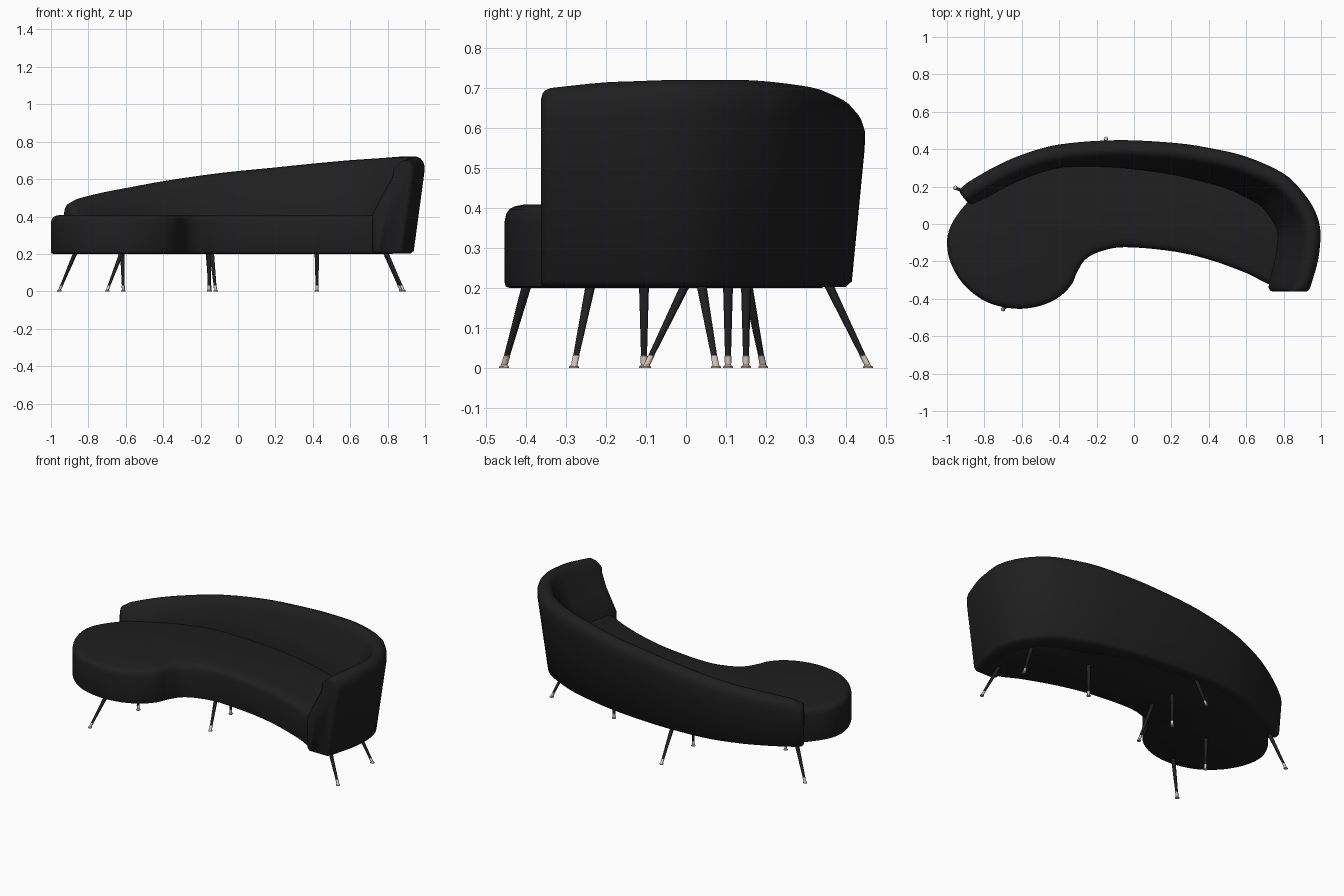
import bpy, bmesh, math
from mathutils import Vector

if "Cube" in bpy.data.objects:
    bpy.data.objects.remove(bpy.data.objects["Cube"])


def material(name, rgb):
    m = bpy.data.materials.new(name)
    m.diffuse_color = (*rgb, 1)
    m.use_nodes = True
    m.node_tree.nodes["Principled BSDF"].inputs["Base Color"].default_value = m.diffuse_color
    return m


FABRIC = material("black fabric", (0.0135, 0.0135, 0.0135))
LEG = material("black lacquer", (0.015, 0.015, 0.016))
TIP = material("pale copper", (0.68, 0.54, 0.46))


def spline(pts, steps, closed=False):
    """Smooth curve through the given points (Catmull-Rom)."""
    p = [Vector(q) for q in pts]
    n = len(p)
    if not closed:
        p = [p[0] * 2 - p[1]] + p + [p[-1] * 2 - p[-2]]
    out = []
    for i in range(n if closed else n - 1):
        if closed:
            a, b, c, d = (p[(i + k - 1) % n] for k in range(4))
        else:
            a, b, c, d = p[i:i + 4]
        for s in range(steps):
            t = s / steps
            out.append((b * 2 + (c - a) * t + (a * 2 - b * 5 + c * 4 - d) * t * t
                        + (b * 3 - a - c * 3 + d) * t ** 3) * 0.5)
    if not closed:
        out.append(p[-2])
    return out


def loft(name, rings, mats, angle=40, tip_below=None):
    """Join closed rings with quads and cap both ends."""
    bm = bmesh.new()
    vs = [[bm.verts.new(c) for c in r] for r in rings]
    n = len(rings[0])
    for a, b in zip(vs, vs[1:]):
        for i in range(n):
            j = (i + 1) % n
            bm.faces.new((a[i], a[j], b[j], b[i]))
    bm.faces.new(vs[0][::-1])
    bm.faces.new(vs[-1])
    bmesh.ops.recalc_face_normals(bm, faces=bm.faces)
    if tip_below:
        for f in bm.faces:
            f.material_index = int(f.calc_center_median().z < tip_below)
    me = bpy.data.meshes.new(name)
    bm.to_mesh(me)
    bm.free()
    for m in mats:
        me.materials.append(m)
    ob = bpy.data.objects.new(name, me)
    bpy.context.collection.objects.link(ob)
    bpy.ops.object.select_all(action='DESELECT')
    ob.select_set(True)
    bpy.context.view_layer.objects.active = ob
    bpy.ops.object.shade_smooth_by_angle(angle=math.radians(angle))
    return ob


# Seat: kidney outline (counter-clockwise), rounded at the top edge
outline = [(-1.0, -0.1), (-0.975, -0.22), (-0.9, -0.335), (-0.78, -0.42), (-0.63, -0.453),
           (-0.5, -0.437), (-0.4, -0.39), (-0.335, -0.325), (-0.305, -0.26), (-0.26, -0.19),
           (-0.18, -0.147), (-0.05, -0.124), (0.2, -0.145), (0.4, -0.19), (0.6, -0.262),
           (0.73, -0.325), (0.8, -0.31), (0.83, -0.2), (0.83, -0.05), (0.75, 0.1), (0.5, 0.22),
           (0.2, 0.31), (-0.1, 0.345), (-0.4, 0.345), (-0.6, 0.29), (-0.8, 0.2),
           (-0.9, 0.105), (-0.975, 0.0)]
edge = spline(outline, 6, closed=True)
normals = []
for i in range(len(edge)):
    t = (edge[(i + 1) % len(edge)] - edge[i - 1]).normalized()
    normals.append(Vector((-t.y, t.x)))
rings = []
for inset, z in [(0.012, 0.2), (0.003, 0.204), (0, 0.214), (0, 0.365), (0.004, 0.385),
                 (0.012, 0.397), (0.026, 0.404), (0.05, 0.409)]:
    rings.append([(*(p + n * inset), z) for p, n in zip(edge, normals)])
loft("seat", rings, [FABRIC])

# Backrest: wedge section swept round the back and right arm (x, y, top height)
path = [(-0.925, 0.195, 0.475), (-0.88, 0.23, 0.495), (-0.75, 0.305, 0.527), (-0.6, 0.372, 0.555),
        (-0.4, 0.427, 0.59), (-0.1, 0.45, 0.632), (0.2, 0.437, 0.662), (0.4, 0.409, 0.682),
        (0.6, 0.362, 0.70), (0.8, 0.272, 0.713), (0.905, 0.17, 0.72), (0.97, 0.07, 0.72),
        (0.998, -0.03, 0.72), (0.995, -0.13, 0.717), (0.98, -0.22, 0.713), (0.945, -0.338, 0.70)]


def section(p, tan, advance=0.0, inset=0.0):
    x, y, h = p
    inward = Vector((tan.y, -tan.x))
    base = Vector((x, y)) + tan * advance
    t = max(0.125, 0.155 + 0.075 * x)
    w = min(0.1, t * 0.8)
    lean = (0.085 + 0.03 * x) * (h - 0.2)
    zi = min(0.41, h - 0.1)
    prof = [(lean + 0.015, 0.203), (lean, 0.217), (0.004, h - 0.09), (0.002, h - 0.05),
            (w * 0.1, h - 0.025), (w * 0.25, h - 0.008), (w * 0.45, h), (w * 0.68, h - 0.005),
            (w * 0.87, h - 0.022), (w, h - 0.055), ((w + t) / 2 + 0.004, (h - 0.055 + zi) / 2),
            (t, zi), (t, 0.215), (t - 0.012, 0.203)]
    cd, cz = t * 0.5, (0.2 + h) / 2
    ring = []
    for d, z in prof:
        d += max(-inset, min(inset, cd - d))
        z += max(-inset, min(inset, cz - z)) * (1 if z > cz else 0.2)
        ring.append((*(base + inward * d), z))
    return ring


pts = spline(path, 5)
tans = []
last = len(pts) - 1
for i in range(last + 1):
    d = pts[min(i + 1, last)] - pts[max(i - 1, 0)]
    t = Vector((d.x, d.y)).normalized()
    f = max(0, 1 - (last - i) / 10)   # square the arm end to the front
    tans.append(t.lerp(Vector((0, -1)), f).normalized())
rounding = [(0.024, 0.027), (0.02, 0.013), (0.012, 0.005)]
rings = [section(pts[0], tans[0], -a, r) for a, r in rounding]
rings += [section(p, t) for p, t in zip(pts, tans)]
rings += [section(pts[-1], tans[-1], a, r) for a, r in reversed(rounding)]
loft("backrest", rings, [FABRIC], 50)

# Splayed tapered legs with metal tips: foot x, y then top x, y
legs = [(-0.955, 0.193, -0.872, 0.155), (-0.70, -0.455, -0.625, -0.40),
        (-0.15, 0.455, -0.16, 0.36), (0.885, -0.28, 0.795, -0.24),
        (0.872, 0.075, 0.79, 0.04), (0.422, 0.105, 0.422, 0.105),
        (-0.155, 0.15, -0.155, 0.15), (-0.12, -0.1, -0.14, -0.005),
        (-0.613, -0.105, -0.618, -0.105)]
for k, (fx, fy, tx, ty) in enumerate(legs):
    rings = []
    for z, r in [(0, 0.012), (0.004, 0.012), (0.007, 0.008), (0.03, 0.0085),
                 (0.031, 0.0075), (0.21, 0.0125)]:
        f = max(0, z - 0.004) / 0.196
        cx, cy = fx + (tx - fx) * f, fy + (ty - fy) * f
        rings.append([(cx + r * math.cos(a * math.pi / 8), cy + r * math.sin(a * math.pi / 8), z)
                      for a in range(16)])
    loft(f"leg_{k + 1}", rings, [LEG, TIP], 40, tip_below=0.0305)
